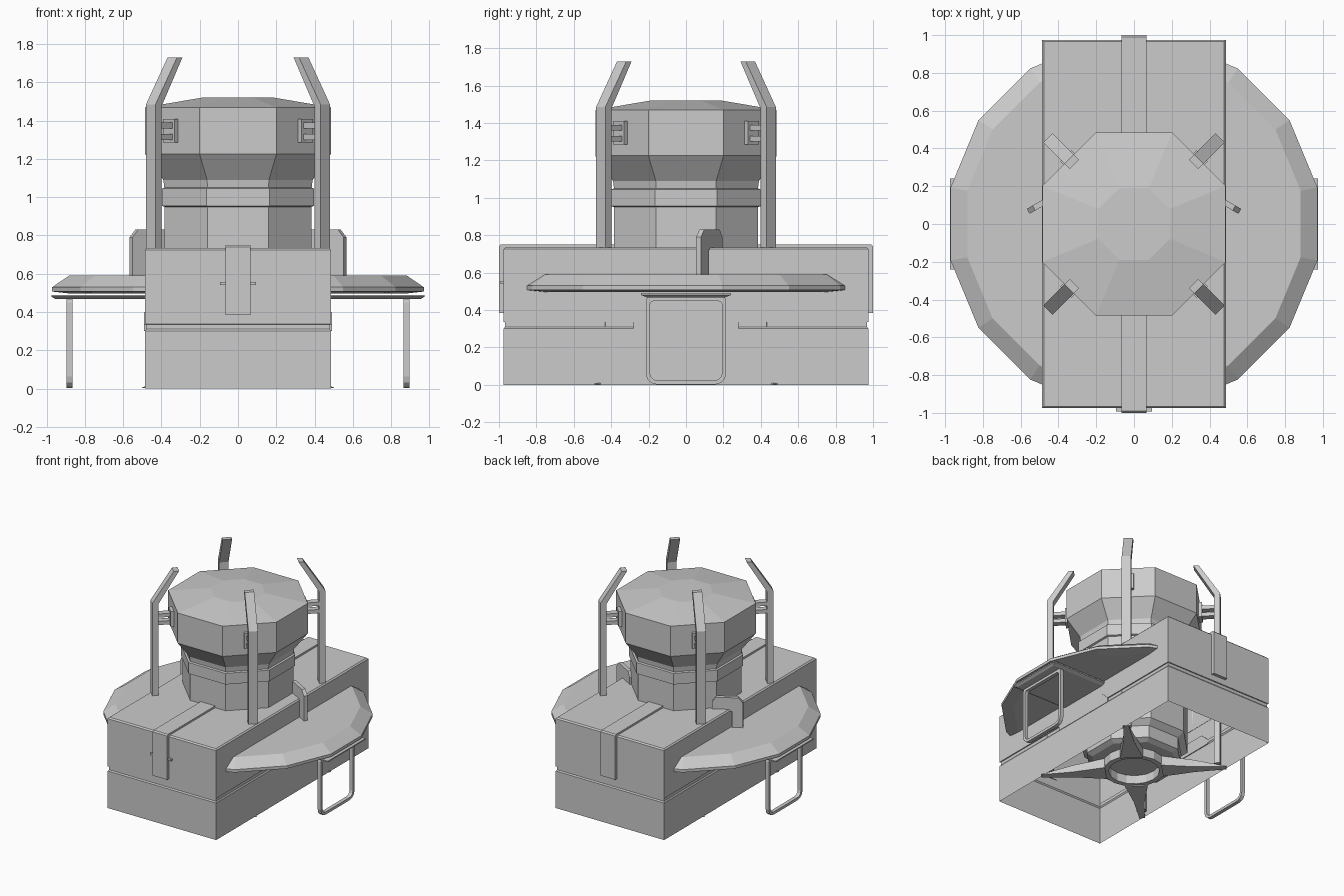
import bpy, bmesh, math
from mathutils import Vector

if "Cube" in bpy.data.objects:
    bpy.data.objects.remove(bpy.data.objects["Cube"])

grey = bpy.data.materials.new("plain_grey")
grey.diffuse_color = (0.6, 0.6, 0.6, 1)
grey.use_nodes = True
grey.node_tree.nodes["Principled BSDF"].inputs["Base Color"].default_value = grey.diffuse_color


def make(name, verts, faces):
    me = bpy.data.meshes.new(name)
    bm = bmesh.new()
    vs = [bm.verts.new(v) for v in verts]
    for f in faces:
        bm.faces.new([vs[i] for i in f])
    bmesh.ops.recalc_face_normals(bm, faces=bm.faces)
    bm.to_mesh(me)
    bm.free()
    me.materials.append(grey)
    ob = bpy.data.objects.new(name, me)
    bpy.context.collection.objects.link(ob)
    return ob


def loft(name, rings, cap_start=True, cap_end=True, closed=False):
    """Skin a stack of equal-length point rings."""
    n, m = len(rings[0]), len(rings)
    faces = []
    for k in range(m if closed else m - 1):
        a, b = k * n, ((k + 1) % m) * n
        for i in range(n):
            j = (i + 1) % n
            faces.append((a + i, a + j, b + j, b + i))
    if cap_start and not closed:
        faces.append(tuple(range(n)))
    if cap_end and not closed:
        faces.append(tuple(range((m - 1) * n, m * n)))
    return make(name, [p for r in rings for p in r], faces)


def extrude(name, pts, vec):
    """Solid prism from a planar outline."""
    v = Vector(vec)
    return loft(name, [[Vector(p) for p in pts], [Vector(p) + v for p in pts]])


def box(name, x0, x1, y0, y1, z0, z1):
    return extrude(name, [(x0, y0, z0), (x1, y0, z0), (x1, y1, z0), (x0, y1, z0)], (0, 0, z1 - z0))


def rect(hx, hy, z):
    return [(-hx, -hy, z), (hx, -hy, z), (hx, hy, z), (-hx, hy, z)]


def ngon(r, z, n, start):
    return [(r * math.cos(start + 2 * math.pi * i / n),
             r * math.sin(start + 2 * math.pi * i / n), z) for i in range(n)]


# Main body: shell open underneath, with a shallow groove round the sides
body = [(0, 0), (0.30, 0), (0.31, 0.007), (0.335, 0.007), (0.337, 0), (0.725, 0), (0.735, 0.01)]
loft("body_shell", [rect(0.487 - d, 0.975 - d, z) for z, d in body], cap_start=False)

# Octagonal tower with a wide head, continuing down inside the shell
eighth = math.pi / 8
tower = [(0.30, 0.08), (0.34, 0.10), (0.34, 0.20), (0.385, 0.24), (0.385, 0.95), (0.398, 0.955),
         (0.398, 1.045), (0.385, 1.05), (0.39, 1.09), (0.485, 1.225), (0.485, 1.47), (0.19, 1.52)]
loft("tower", [ngon(a / math.cos(eighth), z, 8, eighth) for a, z in tower])

# Open ring under the tower
loft("base_ring", [ngon(r, z, 16, 0) for r, z in
                   [(0.23, 0.01), (0.23, 0.09), (0.19, 0.09), (0.19, 0.01)]], closed=True)

# Diagonal posts, with head brackets and ground arms
for q in range(4):
    ang = math.pi / 4 + q * math.pi / 2
    u = Vector((math.cos(ang), math.sin(ang), 0))
    t = Vector((-u.y, u.x, 0))

    def P(r, z, s):
        return u * r + t * s + Vector((0, 0, z))

    def bar(name, outline, w):
        extrude(name, [P(r, z, -w / 2) for r, z in outline], t * w)

    def block(name, r0, r1, z0, z1, w):
        bar(name, [(r0, z0), (r1, z0), (r1, z1), (r0, z1)], w)

    bar("post", [(0.60, 0.03), (0.645, 0.03), (0.645, 1.485), (0.486, 1.73),
                 (0.446, 1.73), (0.60, 1.475)], 0.07)
    block("bracket_plate", 0.47, 0.51, 1.285, 1.41, 0.085)
    block("bracket_bar", 0.50, 0.61, 1.36, 1.39, 0.05)
    block("bracket_bar", 0.50, 0.61, 1.30, 1.33, 0.05)
    loft("ground_arm", [[P(r, 0.002, -w), P(r, 0.002, w), P(r, h, w), P(r, h, -w)]
                        for r, w, h in [(0.21, 0.085, 0.08), (0.45, 0.04, 0.06), (0.69, 0.02, 0.006)]])


def wing_ring(R, z):
    """Part of a 16-sided outline lying outside the body wall."""
    edge = 0.485
    at = lambda d: (R * math.cos(math.radians(d)), R * math.sin(math.radians(d)))
    (ax, ay), (bx, by) = at(56.25), at(78.75)
    yc = ay + (by - ay) * (ax - edge) / (ax - bx)
    mid = [at(-56.25 + 22.5 * i) for i in range(6)]
    return [(x, y, z) for x, y in [(edge, -yc)] + mid + [(edge, yc)]]


def loop_outline(inset):
    """Rounded rectangle in y and z, for the leg loop."""
    hy, z0, z1 = 0.215 - inset, 0.002 + inset, 0.47 - inset
    out = []
    for cy, cz, r, a0 in [(hy, z1, 0.02, 0), (-hy, z1, 0.02, 90),
                          (-hy, z0, 0.06 - inset, 180), (hy, z0, 0.06 - inset, 270)]:
        sy, sz = (1 if cy > 0 else -1), (1 if cz > 0.2 else -1)
        for k in range(4):
            a = math.radians(a0 + 30 * k)
            out.append((cy - sy * r + r * math.cos(a), cz - sz * r + r * math.sin(a)))
    return out


for s in (1, -1):
    def M(pts):
        return [(s * x, y, z) for x, y, z in pts]

    # Side wing with sloping rim
    loft("side_wing", [M(wing_ring(R, z)) for R, z in
                       [(0.90, 0.497), (0.99, 0.507), (0.99, 0.53), (0.90, 0.59)]])
    # Hinge plate and leg loop below the wing
    loft("hinge_plate", [M([(0.487, -h, z), (x, -h, z), (x, h, z), (0.487, h, z)])
                         for h, x, z in [(0.21, 0.955, 0.468), (0.24, 0.975, 0.48), (0.24, 0.975, 0.49)]])
    o, i = loop_outline(0), loop_outline(0.022)
    loft("leg_loop", [M([(x, y, z) for y, z in ring]) for ring, x in
                      [(o, 0.865), (o, 0.895), (i, 0.895), (i, 0.865)]], closed=True)
    # Raised side panel behind the loop
    extrude("side_panel", M([(0.48, -0.28, 0.30), (0.48, 0.28, 0.30), (0.48, 0.28, 0.335),
                             (0.48, 0.21, 0.40), (0.48, -0.21, 0.40), (0.48, -0.28, 0.335)]),
            (s * 0.011, 0, 0))
    # Angled hook running from the tower over the body edge to the wing
    d = Vector((-0.866, 0.5, 0))
    n = Vector((0.5, 0.866, 0)) * 0.015
    prof = [(0, 0.55), (0, 0.79), (0.035, 0.83), (0.2, 0.83), (0.23, 0.79),
            (0.23, 0.72), (0.08, 0.72), (0.08, 0.55)]
    base = Vector((0.56, 0.067, 0))
    loft("edge_hook", [M([tuple(base + d * a + n * k + Vector((0, 0, z))) for a, z in prof])
                       for k in (-1, 1)])
    # Strap over the top and down the end
    extrude("end_strap", [(-0.065, s * y, z) for y, z in
                          [(0.36, 0.73), (0.36, 0.75), (0.99, 0.75), (1.0, 0.74), (1.0, 0.385),
                           (0.97, 0.385), (0.97, 0.73)]], (0.13, 0, 0))

# Pin through the front strap
box("strap_pin", -0.095, 0.095, -0.992, -0.974, 0.54, 0.556)
